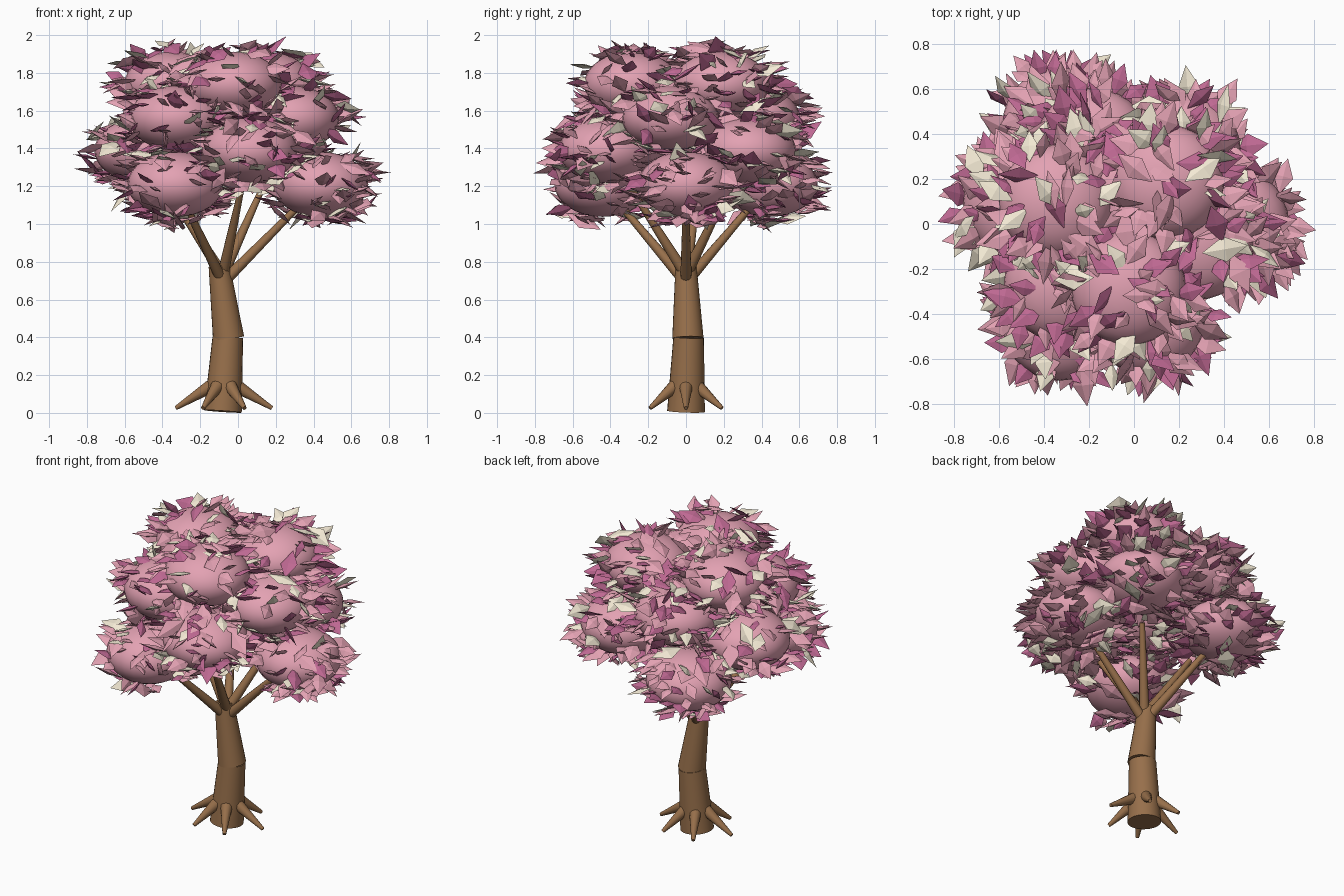
import bpy, bmesh, math, random
from mathutils import Vector, Matrix, Euler

if "Cube" in bpy.data.objects:
    bpy.data.objects.remove(bpy.data.objects["Cube"])

random.seed(7)


def material(name, rgb):
    m = bpy.data.materials.new(name)
    m.diffuse_color = (*rgb, 1)
    m.use_nodes = True
    m.node_tree.nodes["Principled BSDF"].inputs["Base Color"].default_value = m.diffuse_color
    return m


BARK = material("bark", (0.31, 0.16, 0.07))
PINK = material("blossom_pink", (0.77, 0.36, 0.45))
ROSE = material("blossom_rose", (0.52, 0.14, 0.29))
CREAM = material("blossom_cream", (0.90, 0.82, 0.66))


def to_object(name, bm, mat, smooth):
    me = bpy.data.meshes.new(name)
    bm.to_mesh(me)
    bm.free()
    ob = bpy.data.objects.new(name, me)
    bpy.context.collection.objects.link(ob)
    me.materials.append(mat)
    for p in me.polygons:
        p.use_smooth = smooth and len(p.vertices) <= 4
    return ob


def limb(name, a, b, r1, r2, sides=16):
    """Tapered capped cylinder from a to b."""
    a, b = Vector(a), Vector(b)
    d = b - a
    rot = d.to_track_quat('Z', 'Y').to_matrix().to_4x4()
    bm = bmesh.new()
    bmesh.ops.create_cone(bm, cap_ends=True, segments=sides, radius1=r1, radius2=r2,
                          depth=d.length, matrix=Matrix.Translation((a + b) / 2) @ rot)
    to_object(name, bm, BARK, True)


def around(cx, angle, radius, z):
    t = math.radians(angle)
    return Vector((cx + radius * math.cos(t), radius * math.sin(t), z))


# Trunk in two leaning pieces
limb("trunk_lower", (-0.08, 0, 0.008), (-0.054, 0.014, 0.40), 0.1, 0.081, 24)
limb("trunk_upper", (-0.05, 0.01, 0.395), (-0.10, 0, 0.78), 0.083, 0.056, 24)

# Roots
for i in range(6):
    limb(f"root_{i + 1}", around(-0.075, i * 60, 0.07, 0.14),
         around(-0.075, i * 60, 0.255 if i % 3 == 0 else 0.22, 0.025), 0.036, 0.011, 12)

# Crown: four tiers of three blossom clumps, (height, ring radius, start angle)
R = Vector((0.255, 0.255, 0.172))
clumps = []
for z, ring, start in ((1.21, 0.51, 0), (1.39, 0.44, 48), (1.56, 0.365, 107), (1.74, 0.29, 160)):
    for k in range(3):
        clumps.append(around(-0.075, start + 120 * k, ring, z))
for i, c in enumerate(clumps):
    bm = bmesh.new()
    bmesh.ops.create_uvsphere(bm, u_segments=28, v_segments=16, radius=1,
                              matrix=Matrix.Translation(c) @ Matrix.Diagonal((*R, 1)))
    to_object(f"clump_{i + 1}", bm, PINK, True)

# Branches: outer ones to the lowest tier, steeper ones to the second tier
for i in range(3):
    for kind, c, z, reach in (("outer", clumps[i], 0.71, 0.85), ("inner", clumps[3 + i], 0.76, 0.68)):
        base = Vector((-0.08, 0, z))
        base += (Vector((c.x, c.y, z)) - base).normalized() * 0.02
        limb(f"{kind}_branch_{i + 1}", base, base.lerp(c, reach), 0.03, 0.016, 12)


# Leaves: flattened eight-sided diamonds pointing outwards
def add_leaf(bm, pos, yaw, pitch, roll, size):
    m = (Matrix.Translation(pos) @ Euler((roll, pitch, yaw)).to_matrix().to_4x4()
         @ Matrix.Diagonal((0.085 * size, 0.046 * size, 0.012 * size, 1)))
    ring = [bm.verts.new(m @ Vector(v)) for v in ((1, 0, 0), (0, 1, 0), (-1, 0, 0), (0, -1, 0))]
    top, low = (bm.verts.new(m @ Vector((0, 0, s))) for s in (1, -1))
    for k in range(4):
        a, b = ring[k], ring[(k + 1) % 4]
        bm.faces.new((a, b, top))
        bm.faces.new((b, a, low))


leaves = {"leaves_pink": (PINK, bmesh.new()), "leaves_rose": (ROSE, bmesh.new()),
          "leaves_cream": (CREAM, bmesh.new())}
for c in clumps:
    for n in range(115):
        s = random.uniform(-1, 1)
        t = random.uniform(0, 2 * math.pi)
        h = math.sqrt(1 - s * s)
        d = Vector((h * math.cos(t), h * math.sin(t), s))
        pos = c + d * R * random.uniform(1.0, 1.25)
        kind = random.choices(list(leaves), (50, 34, 16))[0]
        add_leaf(leaves[kind][1], pos, t + random.uniform(-0.6, 0.6),
                 random.gauss(0, 0.35), random.gauss(0, 0.5), random.uniform(0.75, 1.25))
for name, (mat, bm) in leaves.items():
    to_object(name, bm, mat, False)
